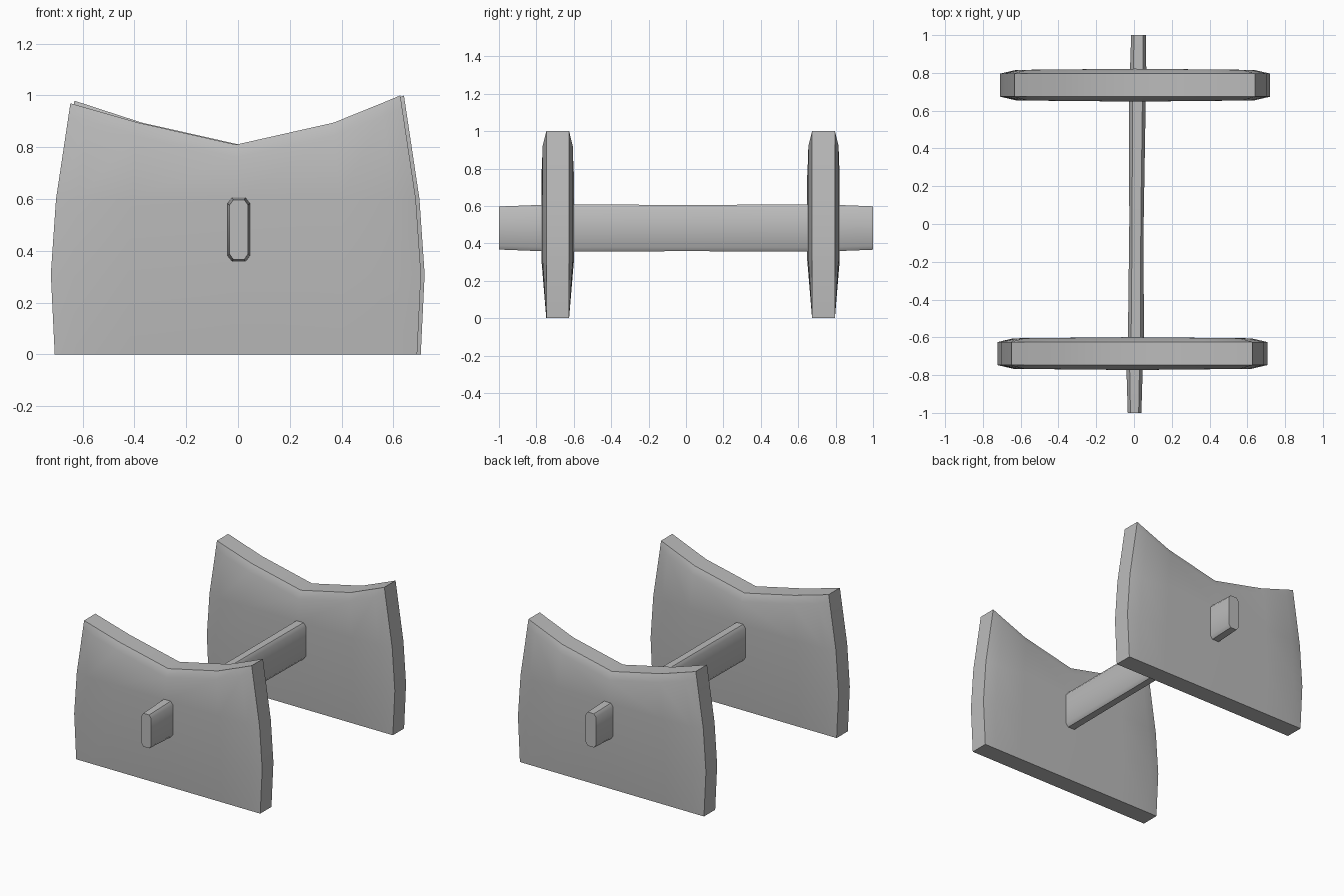
import bpy, bmesh, math

if "Cube" in bpy.data.objects:
    bpy.data.objects.remove(bpy.data.objects["Cube"])

grey = bpy.data.materials.new("plain grey")
grey.use_nodes = True
colour = (0.5, 0.5, 0.5, 1)
grey.diffuse_color = colour
grey.node_tree.nodes["Principled BSDF"].inputs["Base Color"].default_value = colour


def lerp(points, t):
    """Piecewise linear lookup."""
    for (a, va), (b, vb) in zip(points, points[1:]):
        if t <= b:
            return va + (vb - va) * (t - a) / (b - a)
    return points[-1][1]


def finish(name, bm):
    bmesh.ops.recalc_face_normals(bm, faces=bm.faces)
    mesh = bpy.data.meshes.new(name)
    bm.to_mesh(mesh)
    bm.free()
    mesh.materials.append(grey)
    ob = bpy.data.objects.new(name, mesh)
    bpy.context.collection.objects.link(ob)
    bpy.ops.object.select_all(action='DESELECT')
    ob.select_set(True)
    bpy.context.view_layer.objects.active = ob
    bpy.ops.object.shade_smooth_by_angle(angle=math.radians(42))
    return ob


WIDTH = [(0, 0.70), (0.31, 0.715), (0.6, 0.695), (1.0, 0.635)]
COLUMNS = [-1, -0.88, -0.58, 0, 0.58, 0.88, 1]


def end_plate(name, y, shift, left_top, right_top):
    """Cushion-like plate with a V-shaped top and thinner rim."""
    bm = bmesh.new()
    sides = []
    last = len(COLUMNS) - 1
    for sign in (-1, 1):
        grid = []
        for i, u in enumerate(COLUMNS):
            corner = left_top if u > 0 else right_top
            top = lerp([(0, 0.81), (0.58, 0.895), (1, corner)], abs(u))
            heights = [0, 0.31, 0.6, top - 0.05, top]
            column = []
            for j, z in enumerate(heights):
                rim = i in (0, last) or j in (0, 4)
                half = 0.061 if rim else 0.08 + 0.007 * (1 - abs(u))
                column.append(bm.verts.new((u * lerp(WIDTH, z) + shift, y + sign * half, z)))
            grid.append(column)
        for a, b in zip(grid, grid[1:]):
            for j in range(4):
                bm.faces.new((a[j], b[j], b[j + 1], a[j + 1]))
        # Vertices around the rim, in order
        sides.append([c[0] for c in grid] + grid[-1][1:]
                     + [c[-1] for c in grid[-2::-1]] + grid[0][-2:0:-1])
    front, back = sides
    for k in range(len(front)):
        bm.faces.new((front[k - 1], front[k], back[k], back[k - 1]))
    return finish(name, bm)


end_plate("front_plate", -0.686, -0.008, 1.0, 0.97)
end_plate("back_plate", 0.735, 0.006, 1.0, 0.98)

# Connecting bar: tall chamfered section lofted along y
SECTION = [(0.6, 1), (1, 0.82), (1, -0.82), (0.6, -1)]
SECTION += [(-x, z) for x, z in reversed(SECTION)]
STATIONS = [(-1, 0.003, 0.036, 0.115), (-0.77, 0.003, 0.043, 0.124),
            (-0.6, 0.01, 0.042, 0.125), (0, 0.013, 0.038, 0.124),
            (0.65, 0.018, 0.044, 0.125), (0.82, 0.022, 0.043, 0.123),
            (1, 0.024, 0.039, 0.116)]
bm = bmesh.new()
rings = [[bm.verts.new((cx + sx * w, y, 0.482 + sz * h)) for sx, sz in SECTION]
         for y, cx, w, h in STATIONS]
for a, b in zip(rings, rings[1:]):
    for k in range(len(a)):
        bm.faces.new((a[k - 1], a[k], b[k], b[k - 1]))
bm.faces.new(rings[0])
bm.faces.new(rings[-1])
finish("connecting_bar", bm)
